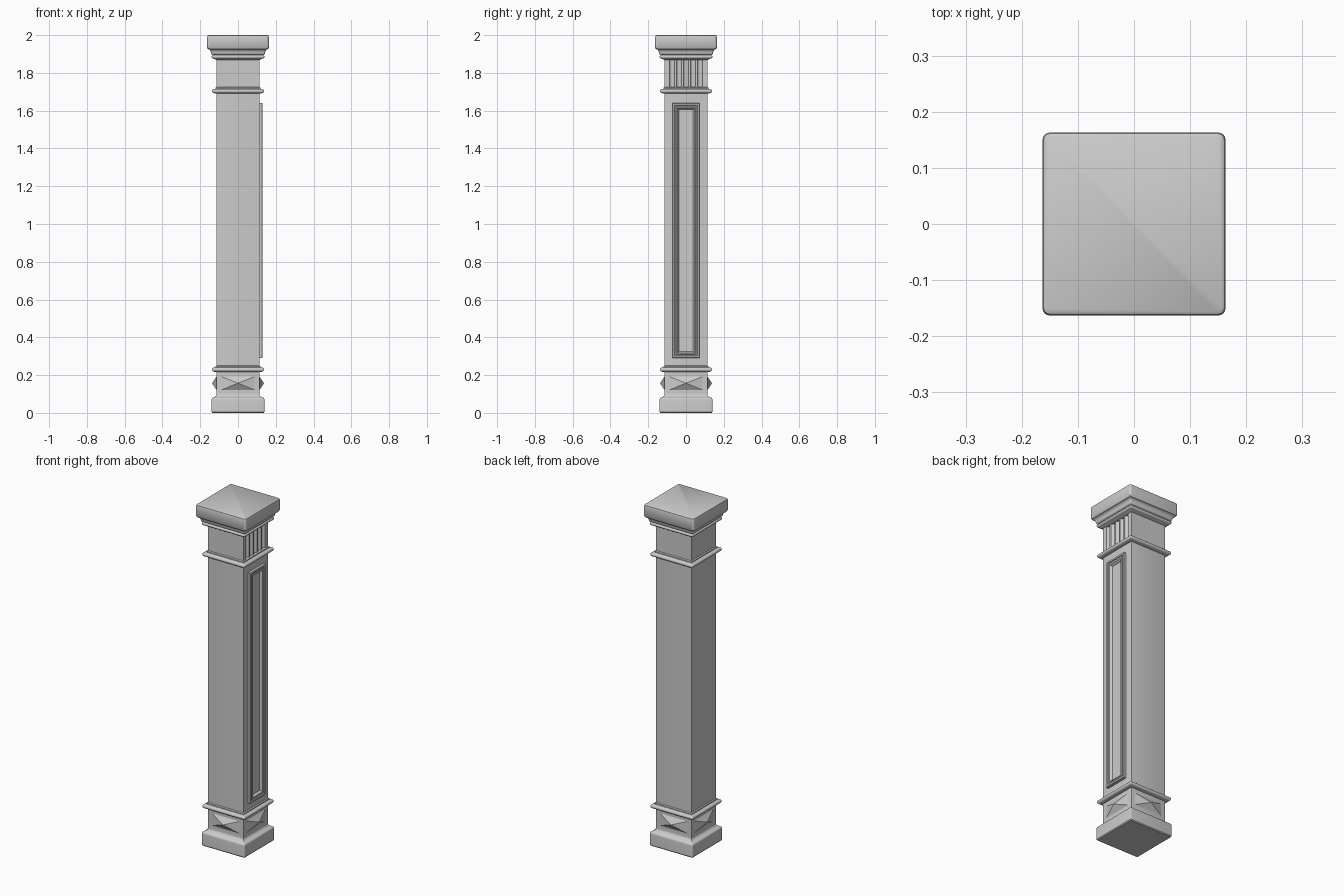
import bpy, bmesh, math

if "Cube" in bpy.data.objects:
    bpy.data.objects.remove(bpy.data.objects["Cube"], do_unlink=True)

SHAFT = 0.114
stone = bpy.data.materials.new("grey stone")
stone.use_nodes = True
grey = (0.6, 0.6, 0.6, 1)
stone.diffuse_color = grey
stone.node_tree.nodes["Principled BSDF"].inputs["Base Color"].default_value = grey


def finish(name, bm, angle=35):
    bmesh.ops.recalc_face_normals(bm, faces=bm.faces)
    mesh = bpy.data.meshes.new(name)
    bm.to_mesh(mesh)
    bm.free()
    mesh.materials.append(stone)
    ob = bpy.data.objects.new(name, mesh)
    bpy.context.collection.objects.link(ob)
    bpy.ops.object.select_all(action='DESELECT')
    ob.select_set(True)
    bpy.context.view_layer.objects.active = ob
    bpy.ops.object.shade_smooth_by_angle(angle=math.radians(angle))
    return ob


def skin(bm, loops, cap_start=True, cap_end=True):
    """Bridge closed loops of points of equal length."""
    rings = [[bm.verts.new(p) for p in loop] for loop in loops]
    n = len(rings[0])
    for a, b in zip(rings, rings[1:]):
        for i in range(n):
            j = (i + 1) % n
            bm.faces.new((a[i], a[j], b[j], b[i]))
    if cap_start:
        bm.faces.new(rings[0][::-1])
    if cap_end:
        bm.faces.new(rings[-1])


def arc(cx, cz, rx, rz, start, end, steps=6):
    """Points of a moulding curve, angles in degrees."""
    angles = [math.radians(start + (end - start) * i / steps) for i in range(steps + 1)]
    return [(cx + rx * math.cos(a), cz + rz * math.sin(a)) for a in angles]


def square_loop(half, z):
    """Square section with corners that round off as it widens."""
    r = max(0.0006, (half - SHAFT) * 0.25)
    points = []
    for corner in range(4):
        mid = math.radians(45 + 90 * corner)
        cx = math.copysign(half - r, math.cos(mid))
        cy = math.copysign(half - r, math.sin(mid))
        for step in range(5):
            a = mid + math.radians(-45 + 22.5 * step)
            points.append((cx + r * math.cos(a), cy + r * math.sin(a), z))
    return points


def square_part(name, profile):
    bm = bmesh.new()
    skin(bm, [square_loop(h, z) for h, z in profile])
    return finish(name, bm)


# Base: plinth with a rounded shoulder and a small cove
square_part("base", [(0.136, 0), (0.14, 0.005)]
            + arc(0.128, 0.07, 0.012, 0.012, 0, 60, 4)
            + arc(0.134, 0.1, 0.02, 0.018, 240, 180, 5) + [(SHAFT, 0.112)])

# Plain square shaft
square_part("shaft", [(SHAFT, 0.105), (SHAFT, 1.715)])

# Rounded collars with a thin fillet on top
for label, z in (("lower", 0.23), ("upper", 1.705)):
    square_part(label + "_collar",
                [(SHAFT, z - 0.014), (0.124, z - 0.013)]
                + arc(0.127, z - 0.001, 0.011, 0.011, -80, 80, 8)
                + [(0.12, z + 0.011), (0.119, z + 0.016), (SHAFT, z + 0.02)])

# Capital: bead, cove and a thick rounded slab
square_part("capital", [(SHAFT, 1.868), (0.12, 1.872)]
            + arc(0.128, 1.885, 0.012, 0.01, -80, 70, 6)
            + arc(0.136, 1.905, 0.007, 0.008, -70, 0, 3)
            + arc(0.162, 1.908, 0.018, 0.018, 170, 100, 5)
            + [(0.163, 1.932), (0.163, 1.99), (0.161, 1.997), (0.157, 2.0)])

# Neck: scalloped flutes on its left face
pitch, radius = 0.037, 0.0135
outline = [(-SHAFT, SHAFT), (-SHAFT, -SHAFT), (SHAFT, -SHAFT)]
for k in range(-2, 3):
    for i in range(9):
        a = math.pi * i / 8
        outline.append((SHAFT - radius * math.sin(a), k * pitch - radius * math.cos(a)))
outline.append((SHAFT, SHAFT))
bm = bmesh.new()
skin(bm, [[(x, y, z) for x, y in outline] for z in (1.714, 1.875)])
finish("fluted_neck", bm)

# Raised panel frame, stepping down to the field
steps = [(0, -0.002), (0, 0.014), (0.002, 0.016), (0.011, 0.016), (0.013, 0.011),
         (0.019, 0.011), (0.022, 0.014), (0.026, 0.014), (0.03, 0.009), (0.034, 0.001)]
bm = bmesh.new()
loops = []
for inset, height in steps:
    w, low, high, x = 0.071 - inset, 0.29 + inset, 1.64 - inset, SHAFT + height
    loops.append([(x, -w, low), (x, w, low), (x, w, high), (x, -w, high)])
skin(bm, loops, cap_start=False)
finish("side_panel", bm, 20)

# Pyramid ornament on each side of the foot
for index, side in enumerate(("left", "back", "right", "front")):
    bm = bmesh.new()
    tip = bm.verts.new((0.138, 0, 0.157))
    foot = [bm.verts.new((SHAFT - 0.001, y, z)) for y, z in
            ((-0.092, 0.12), (0.092, 0.12), (0.092, 0.194), (-0.092, 0.194))]
    bm.faces.new(foot[::-1])
    for i in range(4):
        bm.faces.new((foot[i], foot[(i + 1) % 4], tip))
    ob = finish(side + "_pyramid", bm, 5)
    ob.rotation_euler.z = index * math.pi / 2
